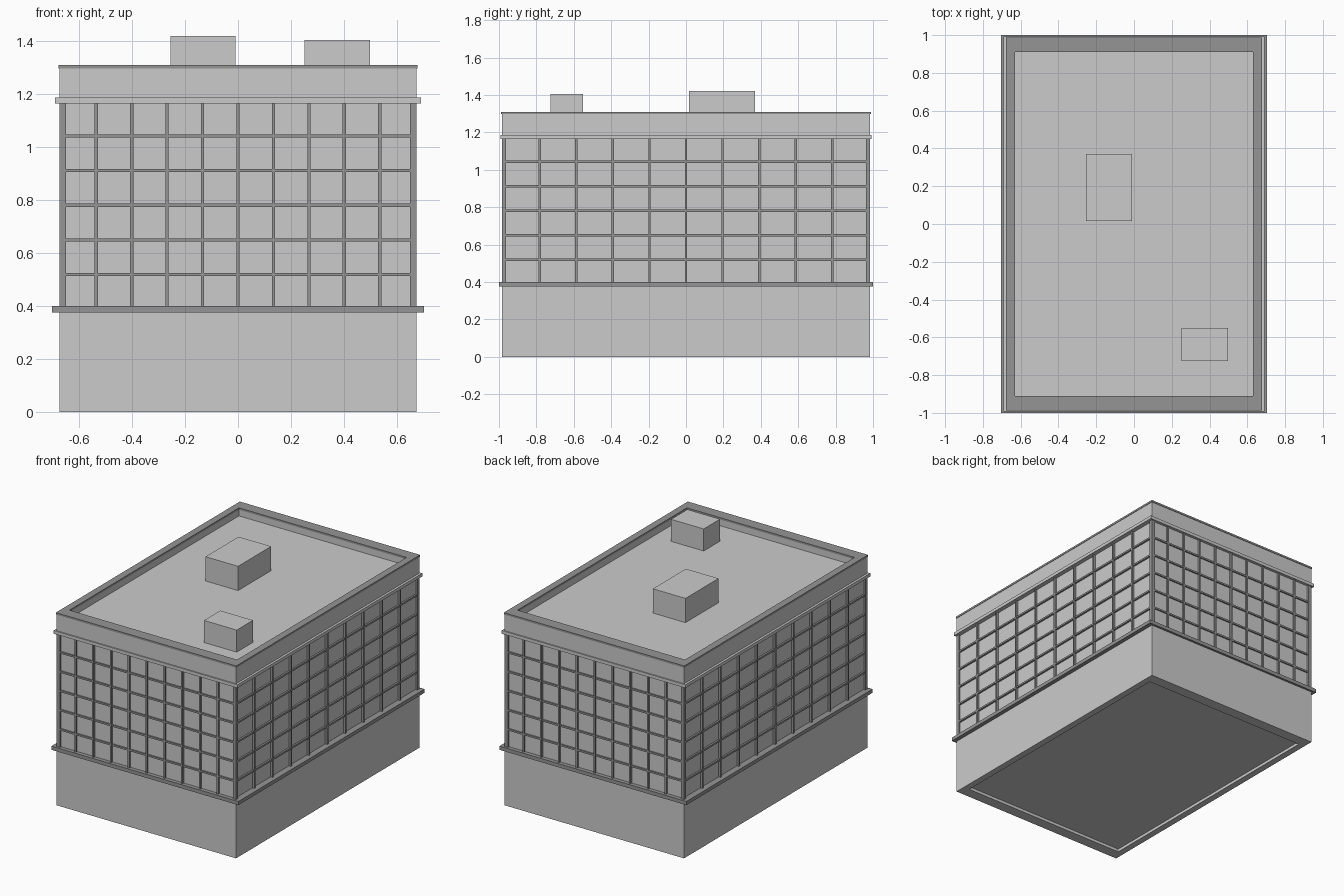
import bpy, bmesh

if "Cube" in bpy.data.objects:
    bpy.data.objects.remove(bpy.data.objects["Cube"])

dark = bpy.data.materials.new("dark_trim")
dark.diffuse_color = (0.3, 0.3, 0.3, 1)
dark.use_nodes = True
dark.node_tree.nodes["Principled BSDF"].inputs["Base Color"].default_value = dark.diffuse_color

HX, HY = 0.675, 0.985      # outer wall half sizes
GX, GY = 0.66, 0.973       # recessed window wall half sizes
IX, IY = 0.63, 0.91        # inner edge of the parapet


def add_box(bm, x0, x1, y0, y1, z0, z1):
    verts = bmesh.ops.create_cube(bm, size=1)["verts"]
    for v in verts:
        v.co.x = x1 if v.co.x > 0 else x0
        v.co.y = y1 if v.co.y > 0 else y0
        v.co.z = z1 if v.co.z > 0 else z0


def finish(bm, name, mat=None):
    me = bpy.data.meshes.new(name)
    bm.to_mesh(me)
    bm.free()
    ob = bpy.data.objects.new(name, me)
    bpy.context.collection.objects.link(ob)
    if mat:
        me.materials.append(mat)
    return ob


def box(name, *dims, mat=None):
    bm = bmesh.new()
    add_box(bm, *dims)
    return finish(bm, name, mat)


def ring(name, ox, oy, ix, iy, z0, z1, mat=None):
    # rectangular frame with mitred corners
    bm = bmesh.new()
    loops = []
    for x, y, z in ((ox, oy, z0), (ox, oy, z1), (ix, iy, z1), (ix, iy, z0)):
        loops.append([bm.verts.new((sx * x, sy * y, z))
                      for sx, sy in ((-1, -1), (1, -1), (1, 1), (-1, 1))])
    for i in range(4):
        a, b = loops[i], loops[(i + 1) % 4]
        for k in range(4):
            n = (k + 1) % 4
            bm.faces.new((a[k], a[n], b[n], b[k]))
    bmesh.ops.recalc_face_normals(bm, faces=bm.faces)
    return finish(bm, name, mat)


# base storey with a shallow recess underneath
ring("base_foot", HX, HY, IX, IY, 0, 0.02)
box("base_storey", -HX, HX, -HY, HY, 0.02, 0.38)

# window wall core, up to the roof deck
box("window_wall", -GX, GX, -GY, GY, 0.38, 1.175)
box("roof_deck", -IX, IX, -IY, IY, 1.175, 1.255)

# ledges
ring("lower_ledge", 0.703, 1.0, IX, IY, 0.375, 0.40, dark)
ring("upper_ledge", 0.691, 0.993, IX, IY, 1.165, 1.187)

# parapet and its dark cap
ring("parapet", HX, HY, IX, IY, 1.18, 1.297)
ring("parapet_cap", HX + 0.003, HY + 0.003, IX, IY, 1.297, 1.31, dark)

# horizontal floor bars
for i in range(5):
    z = 0.519 + 0.131 * i
    ring(f"floor_bar_{i + 1}", HX - 0.003, HY - 0.003, GX - 0.01, GY - 0.01,
         z - 0.006, z + 0.006, dark)

# vertical mullions on all four sides, ten bays each
bm = bmesh.new()
w = 0.006
for k in range(11):
    x = -0.669 + 0.1338 * k
    y = -0.978 + 0.1956 * k
    for s in (-1, 1):
        ya, yb = sorted((s * (GY - 0.01), s * HY))
        add_box(bm, x - w, x + w, ya, yb, 0.39, 1.17)
        xa, xb = sorted((s * (GX - 0.01), s * HX))
        add_box(bm, xa, xb, y - w, y + w, 0.39, 1.17)
finish(bm, "mullions", dark)

# rooftop units
box("roof_unit_large", -0.255, -0.01, 0.015, 0.37, 1.25, 1.42)
box("roof_unit_small", 0.252, 0.498, -0.725, -0.55, 1.25, 1.405)
